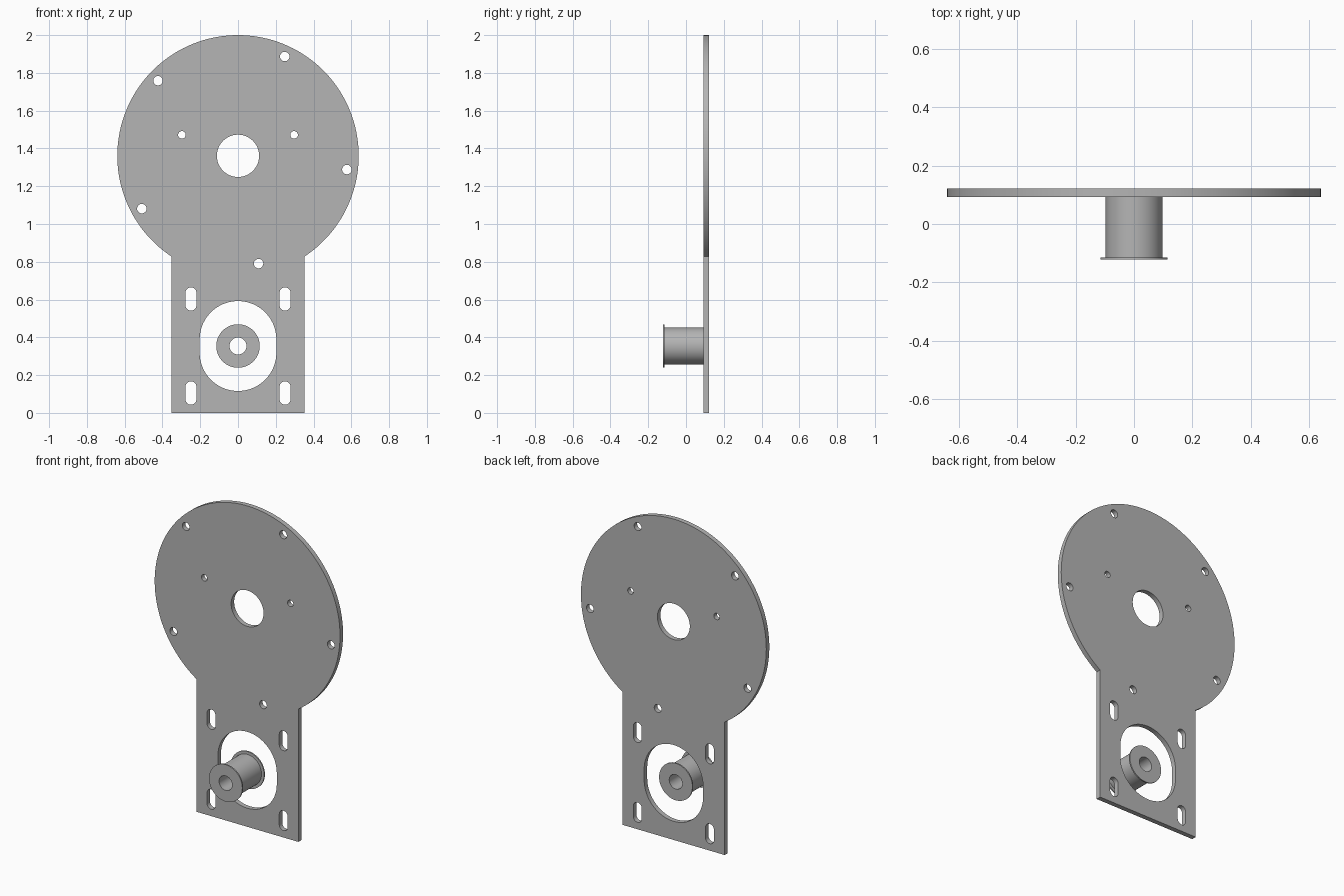
import bpy, bmesh
from math import cos, sin, pi, radians, sqrt, atan2
from mathutils import Matrix, Vector

cube = bpy.data.objects.get("Cube")
if cube:
    bpy.data.objects.remove(cube, do_unlink=True)

grey = bpy.data.materials.new("machined grey")
grey.use_nodes = True
color = (0.46, 0.46, 0.46, 1)
grey.diffuse_color = color
grey.node_tree.nodes["Principled BSDF"].inputs["Base Color"].default_value = color

DISC_Z, DISC_R = 1.361, 0.639
HALF_W = 0.352
AXLE_Z = 0.354
BACK, FRONT = 0.122, 0.092


def slot(x, z, r, straight=0.0, n=48):
    """Round hole, or a vertical slot when straight is above zero."""
    pts = []
    for half, dz in ((0, straight), (1, -straight)):
        for i in range(n // 2 + 1):
            a = pi * half + 2 * pi * i / n
            pts.append((x + r * cos(a), z + dz + r * sin(a)))
    return pts if straight else pts[:n // 2] + pts[n // 2 + 1:-1]


def finish(obj):
    """Weld, orient, colour and smooth a finished part."""
    bm = bmesh.new()
    bm.from_mesh(obj.data)
    bmesh.ops.remove_doubles(bm, verts=bm.verts, dist=1e-5)
    bmesh.ops.recalc_face_normals(bm, faces=bm.faces)
    bm.to_mesh(obj.data)
    bm.free()
    obj.data.materials.clear()
    obj.data.materials.append(grey)
    bpy.ops.object.select_all(action='DESELECT')
    obj.select_set(True)
    bpy.context.view_layer.objects.active = obj
    bpy.ops.object.shade_smooth_by_angle(angle=radians(30))


# Plate outline: square foot running into a large disc
neck_z = DISC_Z - sqrt(DISC_R ** 2 - HALF_W ** 2)
start = atan2(neck_z - DISC_Z, HALF_W)
sweep = pi - 2 * start
outline = [(-HALF_W, 0), (HALF_W, 0)]
for i in range(121):
    a = start + sweep * i / 120
    outline.append((DISC_R * cos(a), DISC_Z + DISC_R * sin(a)))

# Openings: hub hole, pilot holes, rim holes, pulley window, mounting slots
loops = [outline, slot(0, DISC_Z, 0.112), slot(0, AXLE_Z, 0.203, 0.035, 96)]
for side in (-1, 1):
    loops.append(slot(side * 0.297, 1.472, 0.02, n=24))
    for dz in (-0.249, 0.249):
        loops.append(slot(side * 0.249, AXLE_Z + dz, 0.029, 0.033, 32))
for k in range(5):
    a = radians(64.8 + 72 * k)
    loops.append(slot(0.581 * cos(a), DISC_Z + 0.581 * sin(a), 0.025, n=32))

curve = bpy.data.curves.new("mounting_plate", 'CURVE')
curve.dimensions = '2D'
curve.fill_mode = 'BOTH'
curve.extrude = (BACK - FRONT) / 2
for pts in loops:
    spline = curve.splines.new('POLY')
    spline.points.add(len(pts) - 1)
    for p, (x, z) in zip(spline.points, pts):
        p.co = (x, z, 0, 1)
    spline.use_cyclic_u = True
plate = bpy.data.objects.new("mounting_plate", curve)
bpy.context.collection.objects.link(plate)
bpy.ops.object.select_all(action='DESELECT')
plate.select_set(True)
bpy.context.view_layer.objects.active = plate
bpy.ops.object.convert(target='MESH')
plate = bpy.context.view_layer.objects.active
plate.data.transform(Matrix.Translation((0, (FRONT + BACK) / 2, 0))
                     @ Matrix.Rotation(pi / 2, 4, 'X'))
finish(plate)

# Flanged pulley with a through bore, turned around its axle
BORE, BODY, FLANGE, THICK = 0.045, 0.097, 0.115, 0.008
Y0, Y1 = -0.122, 0.101
profile = [(BORE, Y0), (FLANGE, Y0), (FLANGE, Y0 + THICK), (BODY, Y0 + THICK),
           (BODY, Y1 - THICK), (FLANGE, Y1 - THICK), (FLANGE, Y1), (BORE, Y1)]
bm = bmesh.new()
verts = [bm.verts.new((r, y, AXLE_Z)) for r, y in profile]
edges = [bm.edges.new((v, verts[(i + 1) % len(verts)])) for i, v in enumerate(verts)]
bmesh.ops.spin(bm, geom=verts + edges, cent=Vector((0, 0, AXLE_Z)), axis=(0, 1, 0),
               angle=2 * pi, steps=72, use_merge=True)
mesh = bpy.data.meshes.new("pulley")
bm.to_mesh(mesh)
bm.free()
pulley = bpy.data.objects.new("pulley", mesh)
bpy.context.collection.objects.link(pulley)
finish(pulley)
